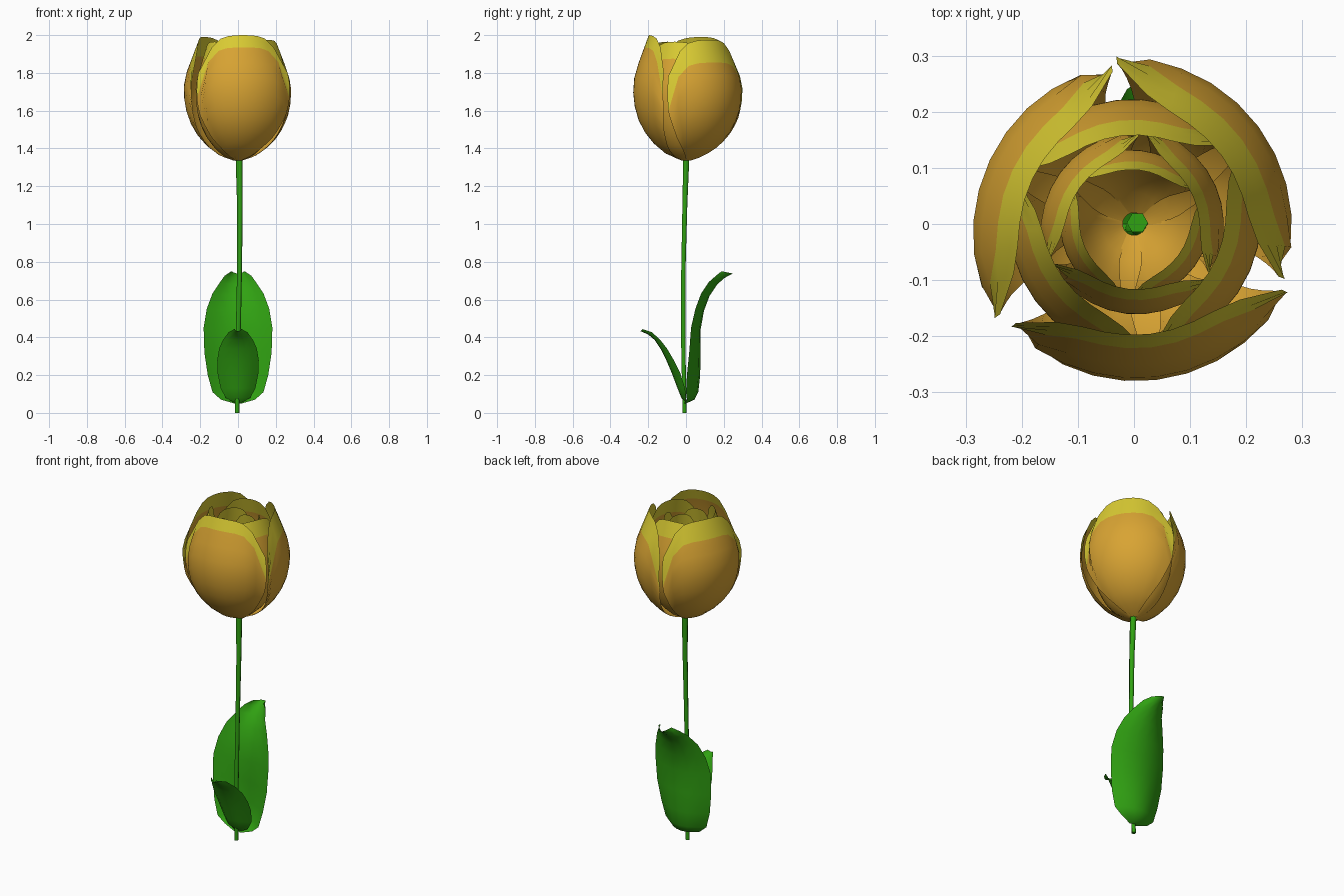
import bpy, math

if "Cube" in bpy.data.objects:
    bpy.data.objects.remove(bpy.data.objects["Cube"])

def material(name, rgb):
    m = bpy.data.materials.new(name)
    m.diffuse_color = (*rgb, 1)
    m.use_nodes = True
    m.node_tree.nodes["Principled BSDF"].inputs["Base Color"].default_value = m.diffuse_color
    return m

ORANGE = material("golden_orange", (0.69, 0.37, 0.033))
YELLOW = material("tip_yellow", (0.70, 0.60, 0.033))
GREEN = material("leaf_green", (0.03, 0.36, 0.006))

def interp(table, x):
    """Piecewise linear lookup in a list of (x, value)."""
    for (x0, a), (x1, b) in zip(table, table[1:]):
        if x <= x1:
            return a + (b - a) * max(0, (x - x0) / (x1 - x0))
    return table[-1][1]

def sheet(name, rows, mats, tip_row=None, closed=False):
    """Smooth surface through rows of points; rows from tip_row up use the second material."""
    n = len(rows[0])
    verts = [p for r in rows for p in r]
    faces, idx = [], []
    for j in range(len(rows) - 1):
        for i in range(n if closed else n - 1):
            k = (i + 1) % n
            faces.append((j*n + i, j*n + k, (j+1)*n + k, (j+1)*n + i))
            idx.append(1 if tip_row is not None and j >= tip_row else 0)
    if closed:
        faces += [tuple(range(n))[::-1], tuple(range(len(verts) - n, len(verts)))]
        idx += [0, 0]
    me = bpy.data.meshes.new(name)
    me.from_pydata(verts, [], faces)
    for m in mats:
        me.materials.append(m)
    for p, k in zip(me.polygons, idx):
        p.material_index = k
        p.use_smooth = len(p.vertices) == 4
    ob = bpy.data.objects.new(name, me)
    bpy.context.collection.objects.link(ob)
    return ob

# Petals: cupped panels of a bulb profile, with arched yellow tips
BASE = 1.335
BULB = [(1.335, .02), (1.36, .09), (1.40, .145), (1.45, .195), (1.51, .235), (1.58, .265),
        (1.66, .28), (1.74, .282), (1.81, .268), (1.90, .235), (2.0, .198)]
WIDTH = [(1.335, .65), (1.45, .88), (1.6, 1.0), (2.0, 1.0)]

def petal(name, centre, scale, top, band, half=58):
    us = [i / 5 - 1 for i in range(11)]
    lower, upper = 9, 3
    rows = []
    for j in range(lower + upper + 1):
        row = []
        for u in us:
            edge = 1.935 - band - .02*u**2 - .25*u**6
            tip = 2.0 - .03*u**2 - .17*u**6
            if j <= lower:
                z = BASE + (edge - BASE) * (j / lower) ** 1.25
            else:
                z = edge + (tip - edge) * (j - lower) / upper
            a = math.radians(centre + u * half * interp(WIDTH, z))
            r = interp(BULB, z) * (1 + .04*u*u + .025*u)
            r = .02 + (r - .02) * scale
            row.append((r * math.cos(a), r * math.sin(a),
                        BASE + (z - BASE) * (top - BASE) / (2.0 - BASE)))
        rows.append(row)
    sheet(name, rows, [ORANGE, YELLOW], tip_row=lower)

for name, c, top, band in (("front", -82, 2.0, 0), ("right", 38, 1.975, .06), ("left", 156, 1.99, .04)):
    petal("outer_petal_" + name, c, 1.0, top, band)
for ring, start, scale, top in (("middle", -22, .78, 1.965), ("inner", -95, .54, 1.93), ("heart", -35, .43, 1.90)):
    for i in range(3):
        petal(f"{ring}_petal_{i + 1}", start + 120*i, scale, top, .03)

# Stem: thin six-sided, gently bent
STEM = [(-.005, -.008, 0, .012), (0, -.014, .35, .013), (.008, -.014, .75, .013),
        (.01, -.006, 1.1, .015), (.006, .002, 1.37, .019)]
sheet("stem", [[(x + r*math.cos(k*math.pi/3), y + r*math.sin(k*math.pi/3), z) for k in range(6)]
               for x, y, z, r in STEM], [GREEN], closed=True)

# Leaves: cupped blades along a midrib; (y, z, half width, cup depth)
def leaf(name, path, side):
    rows = []
    for y, z, w, cup in path:
        rows.append([(-side * w * u, y - side * cup * u*u, z + .012 * u*u * (z > .4))
                     for u in (-1, -.7, -.35, 0, .35, .7, 1)])
    sheet(name, rows, [GREEN])

leaf("back_leaf", [(0, .05, .02, .01), (.045, .07, .09, .04), (.065, .11, .135, .065),
                   (.075, .20, .16, .07), (.077, .32, .178, .06), (.077, .44, .182, .05),
                   (.095, .54, .165, .045), (.125, .62, .135, .045), (.165, .68, .095, .045),
                   (.205, .715, .07, .045), (.248, .738, .035, .06)], 1)
leaf("front_leaf", [(0, .055, .02, .0), (-.025, .08, .065, .025), (-.045, .13, .092, .04),
                    (-.075, .21, .108, .045), (-.105, .28, .11, .04), (-.135, .34, .10, .035),
                    (-.165, .385, .08, .03), (-.20, .415, .05, .02), (-.24, .432, .018, .01)], -1)
